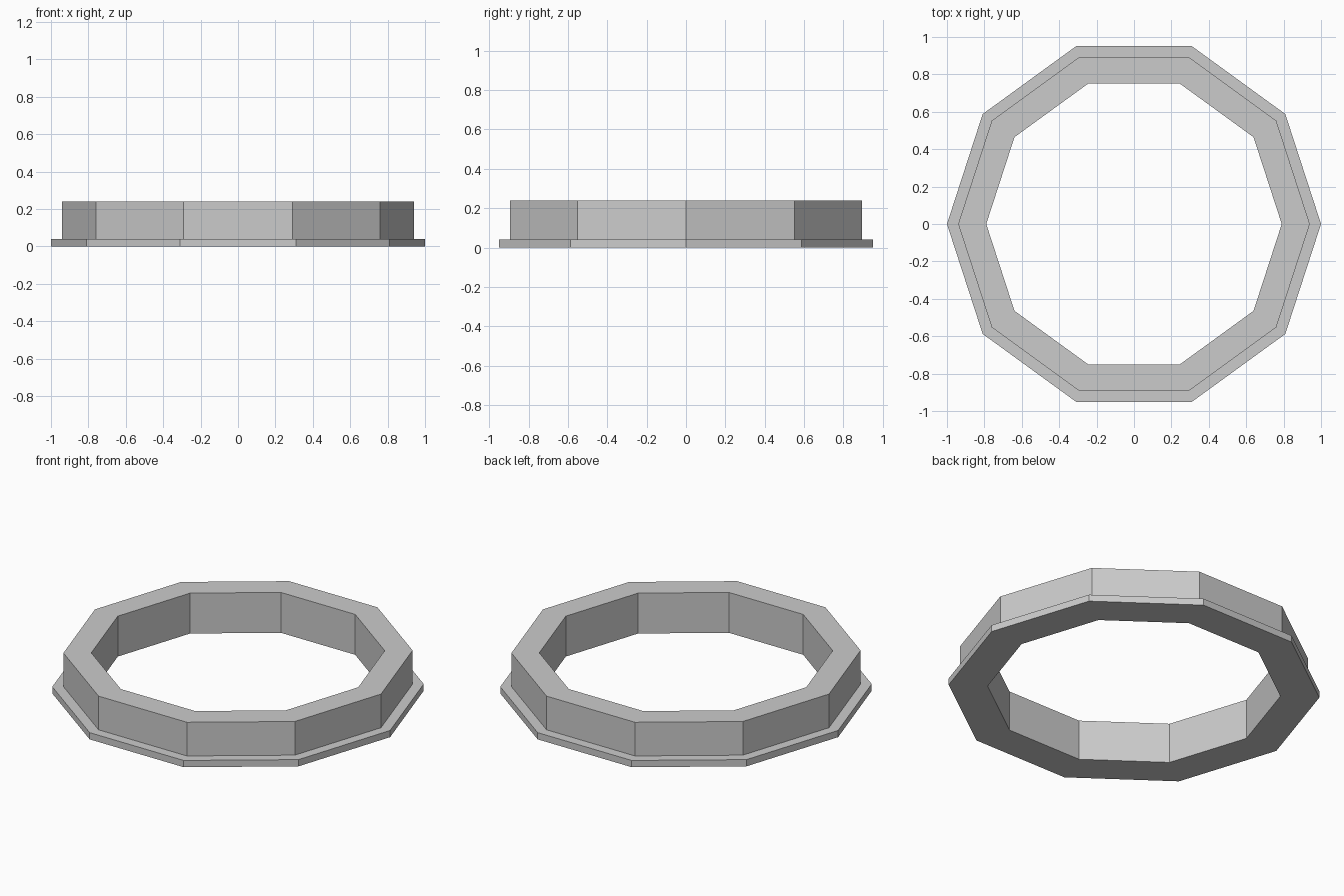
import bpy, bmesh
from math import cos, sin, pi

if "Cube" in bpy.data.objects:
    bpy.data.objects.remove(bpy.data.objects["Cube"])

SIDES = 10

# Closed cross-section (radius, height): straight bore, wall and base flange
PROFILE = [(0.79, 0.0), (1.0, 0.0), (1.0, 0.04),
           (0.94, 0.04), (0.94, 0.24), (0.79, 0.24)]


def lathe_ring(name, profile, sides):
    bm = bmesh.new()
    rings = [[bm.verts.new((r * cos(2 * pi * i / sides), r * sin(2 * pi * i / sides), z))
              for r, z in profile] for i in range(sides)]
    n = len(profile)
    for i in range(sides):
        a, b = rings[i], rings[(i + 1) % sides]
        for j in range(n):
            k = (j + 1) % n
            bm.faces.new((a[j], b[j], b[k], a[k]))
    bmesh.ops.recalc_face_normals(bm, faces=bm.faces)
    mesh = bpy.data.meshes.new(name)
    bm.to_mesh(mesh)
    bm.free()
    obj = bpy.data.objects.new(name, mesh)
    bpy.context.collection.objects.link(obj)
    return obj


# Ten-sided ring with a thin flange around its base
lathe_ring("flanged_ring", PROFILE, SIDES)
